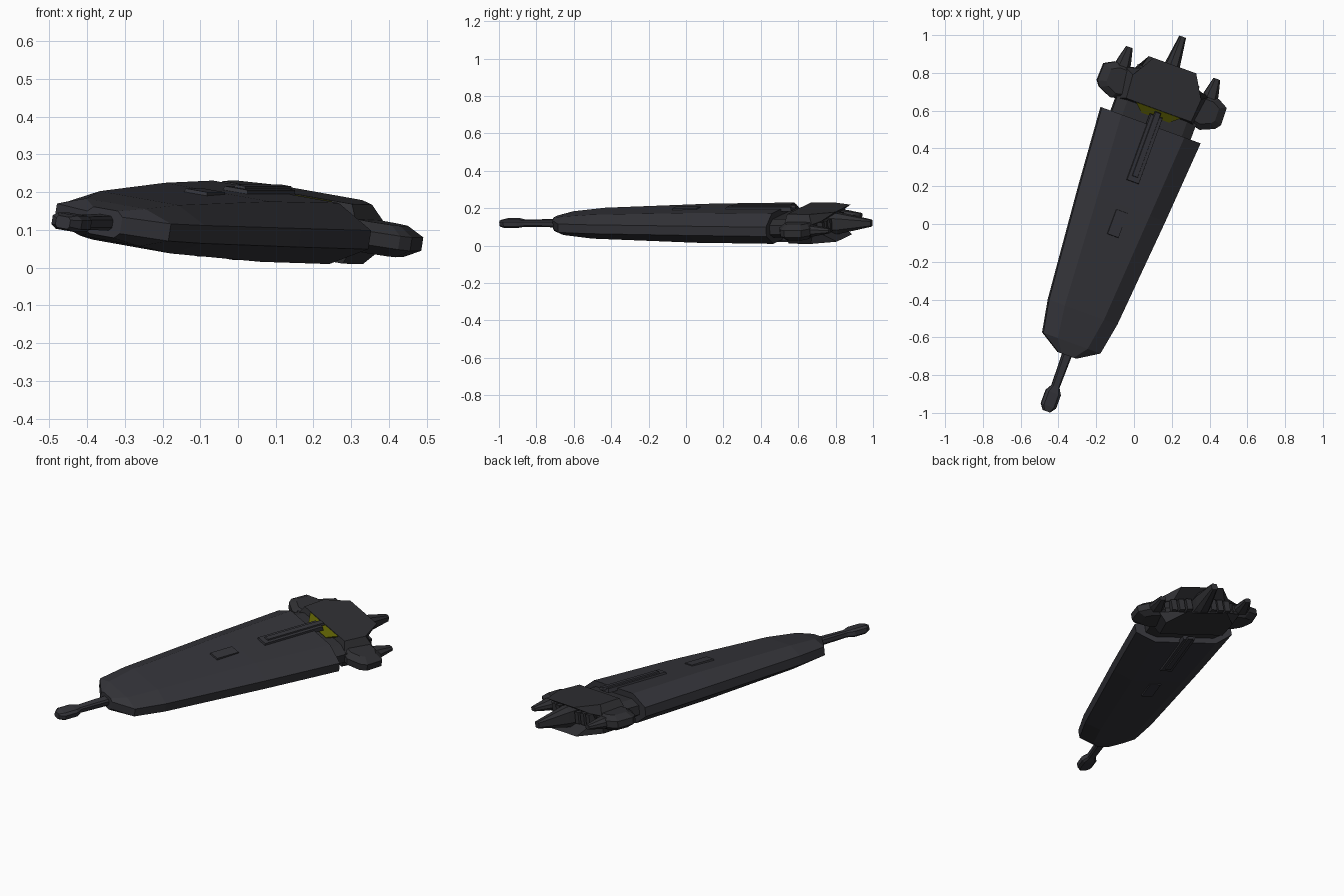
import bpy, bmesh, math
from mathutils import Matrix

if "Cube" in bpy.data.objects:
    bpy.data.objects.remove(bpy.data.objects["Cube"])

# Ship frame: x lateral, y toward the stern, z up; yawed and rolled into place
SHIP = (Matrix.Translation((-0.091, 0.033, 0.12))
        @ Matrix.Rotation(math.radians(-20), 4, 'Z')
        @ Matrix.Rotation(math.radians(9.5), 4, 'Y'))


def material(name, rgb):
    m = bpy.data.materials.new(name)
    m.diffuse_color = (*rgb, 1)
    m.use_nodes = True
    m.node_tree.nodes["Principled BSDF"].inputs["Base Color"].default_value = m.diffuse_color
    return m


GREY = material("dark_grey", (0.034, 0.034, 0.041))
TAIL = material("tail_grey", (0.029, 0.029, 0.033))
OLIVE = material("olive", (0.105, 0.11, 0.001))


def finish(name, bm, mat, mirror=""):
    bmesh.ops.recalc_face_normals(bm, faces=bm.faces)
    for axis, k in (("x", 0), ("z", 2)):
        if axis in mirror:
            geo = bmesh.ops.duplicate(bm, geom=bm.verts[:] + bm.edges[:] + bm.faces[:])["geom"]
            for v in [g for g in geo if isinstance(g, bmesh.types.BMVert)]:
                v.co[k] *= -1
            bmesh.ops.reverse_faces(bm, faces=[g for g in geo if isinstance(g, bmesh.types.BMFace)])
    me = bpy.data.meshes.new(name)
    bm.to_mesh(me)
    bm.free()
    me.transform(SHIP)
    me.materials.append(mat)
    ob = bpy.data.objects.new(name, me)
    bpy.context.collection.objects.link(ob)
    return ob


def loft(name, rings, mat, mirror=""):
    """Skin a list of equal-length point rings and cap both ends."""
    bm = bmesh.new()
    vs = [[bm.verts.new(p) for p in r] for r in rings]
    n = len(rings[0])
    for a, b in zip(vs, vs[1:]):
        for i in range(n):
            j = (i + 1) % n
            bm.faces.new((a[i], a[j], b[j], b[i]))
    bm.faces.new(vs[0])
    bm.faces.new(vs[-1])
    return finish(name, bm, mat, mirror)


def octo(y, hw, hh, tw, th, cx=0.0, cz=0.0):
    """Eight-sided section: side half width/height, top half width/height."""
    q = [(hw, -hh), (hw, hh), (tw, th), (-tw, th), (-hw, hh), (-hw, -hh), (-tw, -th), (tw, -th)]
    return [(cx + x, y, cz + z) for x, z in q]


def box(name, x0, x1, y0, y1, z0, z1, mat, mirror="", inset=0.0):
    def rect(z, i):
        return [(x0 + i, y0 + i, z), (x1 - i, y0 + i, z), (x1 - i, y1 - i, z), (x0 + i, y1 - i, z)]
    return loft(name, [rect(z0, 0), rect(z1, inset)], mat, mirror)


def slab(name, lower, upper, mat, mirror=""):
    """Plate lofted between two half outlines (x, y, z), reflected across x."""
    def full(h):
        return h + [(-x, y, z) for x, y, z in reversed(h)]
    return loft(name, [full(lower), full(upper)], mat, mirror)


# Main hull
loft("main_hull", [octo(*s) for s in (
    (-0.775, 0.050, 0.022, 0.035, 0.036),
    (-0.705, 0.163, 0.023, 0.085, 0.050),
    (-0.530, 0.195, 0.024, 0.112, 0.065),
    (0.070, 0.248, 0.025, 0.150, 0.081),
    (0.522, 0.282, 0.025, 0.180, 0.082))], GREY)

# Bow boom with its sensor head
loft("bow_boom", [octo(*s) for s in (
    (-1.090, 0.020, 0.009, 0.014, 0.016),
    (-1.060, 0.042, 0.012, 0.028, 0.022),
    (-0.985, 0.042, 0.012, 0.028, 0.022),
    (-0.950, 0.022, 0.010, 0.015, 0.017),
    (-0.760, 0.026, 0.010, 0.018, 0.020))], GREY)

# Neck between hull and tail
loft("neck", [octo(0.50, 0.225, 0.025, 0.17, 0.050),
              octo(0.64, 0.225, 0.025, 0.17, 0.050)], TAIL)

# Raised deck strips and hatches, above and below
box("deck_strip", -0.037, 0.037, 0.205, 0.58, 0.07, 0.092, GREY, "z", 0.004)
box("deck_strip_rib", -0.018, 0.018, 0.235, 0.60, 0.085, 0.099, GREY, "z", 0.004)
box("deck_hatch", -0.035, 0.035, -0.10, 0.045, 0.06, 0.086, GREY, "z", 0.004)

# Olive sloped panel in front of the tail
slab("olive_panel", [(0.08, 0.570, 0.048), (0.128, 0.612, 0.072)],
     [(0.08, 0.568, 0.054), (0.128, 0.610, 0.078)], OLIVE)

# Tail shells, overhanging the engine bay
slab("tail_shell",
     [(0.235, 0.60, 0.0), (0.245, 0.74, 0.0), (0.17, 0.765, 0.0)],
     [(0.228, 0.60, 0.03), (0.242, 0.76, 0.03), (0.15, 0.785, 0.035)], TAIL, "z")
slab("tail_roof",
     [(0.21, 0.600, 0.03), (0.235, 0.765, 0.03), (0.15, 0.79, 0.035)],
     [(0.185, 0.612, 0.08), (0.195, 0.740, 0.08), (0.122, 0.862, 0.080)], TAIL, "z")

# Engine blocks, three on each side of the spike
for i in range(3):
    x = 0.055 + i * 0.042
    box("engine_%d" % (i + 1), x, x + 0.032, 0.74, 0.815 - i * 0.006,
        -0.032, 0.032, TAIL, "x")

# Stern spike
loft("stern_spike", [octo(0.74, 0.045, 0.035, 0.025, 0.062),
                     octo(0.84, 0.040, 0.030, 0.020, 0.055),
                     octo(1.02, 0.017, 0.012, 0.010, 0.018)], TAIL)

# Side pods with chamfered outlines
def pod(z, s):
    pts = [(0.20, 0.600), (0.255, 0.588), (0.33, 0.620), (0.353, 0.650),
           (0.350, 0.745), (0.295, 0.775), (0.20, 0.775)]
    return [(0.2 + (x - 0.2) * s, 0.69 + (y - 0.69) * s, z) for x, y in pts]


loft("side_pod", [pod(-0.042, 0.72), pod(-0.018, 1), pod(0.018, 1), pod(0.042, 0.72)], TAIL, "x")

# Pod tail fins
loft("pod_fin", [octo(0.74, 0.045, 0.012, 0.025, 0.032, 0.25),
                 octo(0.79, 0.038, 0.010, 0.020, 0.026, 0.25),
                 octo(0.872, 0.018, 0.006, 0.010, 0.012, 0.25)], TAIL, "x")
